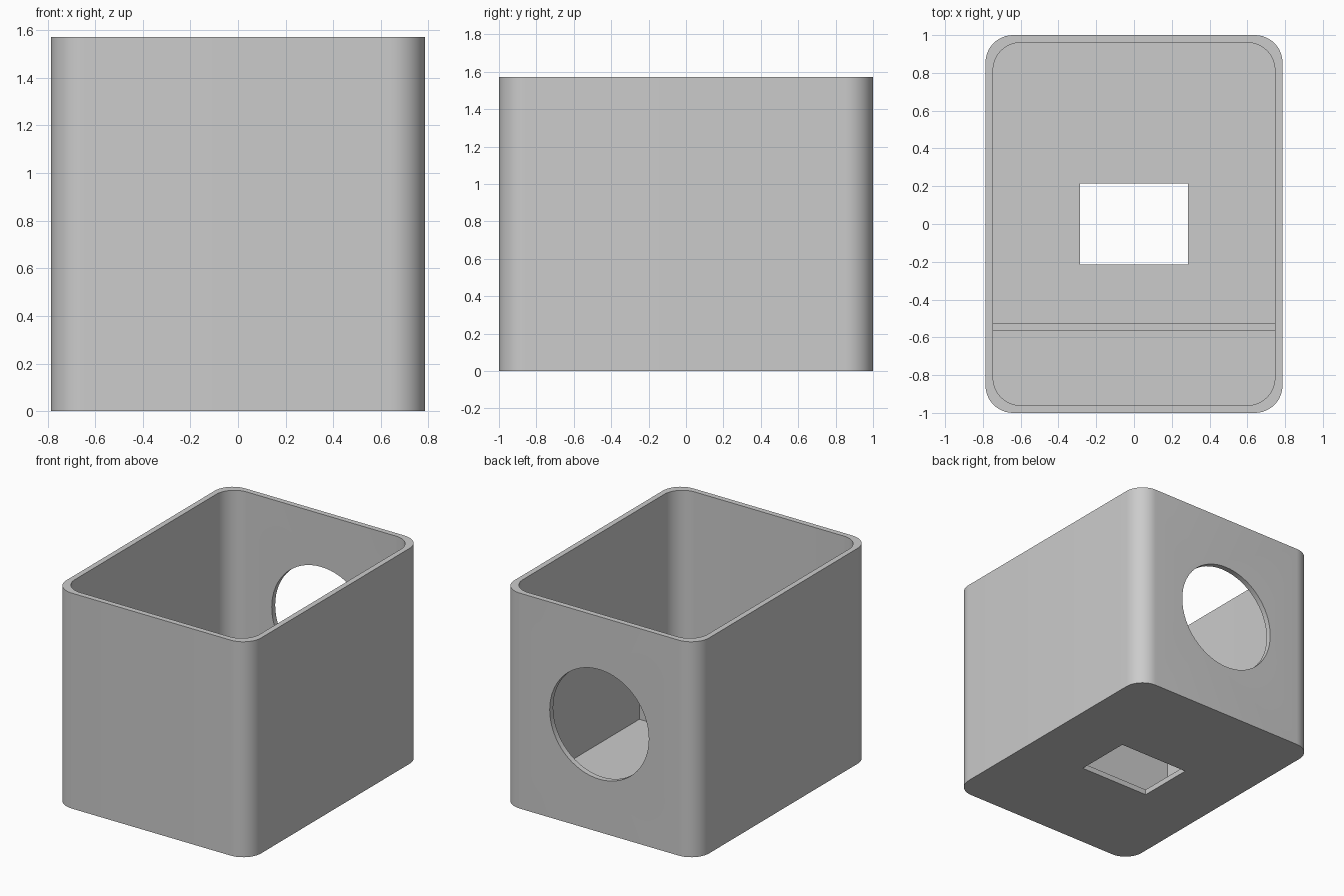
import bpy
import bmesh
import math
from mathutils import Matrix

W, D, H = 1.572, 2.0, 1.572      # outer size
T = 0.04                         # wall and floor thickness
R = 0.145                        # corner radius

default = bpy.data.objects.get("Cube")
if default:
    bpy.data.objects.remove(default, do_unlink=True)

grey = bpy.data.materials.new("light_grey")
grey.use_nodes = True
colour = (0.6, 0.6, 0.6, 1)
grey.diffuse_color = colour
grey.node_tree.nodes["Principled BSDF"].inputs["Base Color"].default_value = colour


def finish(name, bm):
    bmesh.ops.recalc_face_normals(bm, faces=bm.faces)
    mesh = bpy.data.meshes.new(name)
    bm.to_mesh(mesh)
    bm.free()
    mesh.materials.append(grey)
    obj = bpy.data.objects.new(name, mesh)
    bpy.context.collection.objects.link(obj)
    return obj


def rounded_prism(name, width, depth, z0, z1, radius, steps=12):
    bm = bmesh.new()
    ring = []
    for q, (sx, sy) in enumerate([(1, 1), (-1, 1), (-1, -1), (1, -1)]):
        for i in range(steps + 1):
            a = math.pi / 2 * (q + i / steps)
            ring.append(bm.verts.new((sx * (width / 2 - radius) + radius * math.cos(a),
                                      sy * (depth / 2 - radius) + radius * math.sin(a), z0)))
    base = bm.faces.new(ring)
    top = bmesh.ops.extrude_face_region(bm, geom=[base])["geom"]
    bmesh.ops.translate(bm, vec=(0, 0, z1 - z0),
                        verts=[v for v in top if isinstance(v, bmesh.types.BMVert)])
    return finish(name, bm)


def box(name, size, centre):
    bm = bmesh.new()
    bmesh.ops.create_cube(bm, size=1, matrix=Matrix.Translation(centre) @ Matrix.Diagonal((*size, 1)))
    return finish(name, bm)


def cylinder(name, radius, length, centre):
    bm = bmesh.new()
    bmesh.ops.create_cone(bm, cap_ends=True, segments=64, radius1=radius, radius2=radius, depth=length,
                          matrix=Matrix.Translation(centre) @ Matrix.Rotation(math.pi / 2, 4, 'X'))
    return finish(name, bm)


def cut(target, cutter):
    cutter.hide_render = True
    mod = target.modifiers.new("cut", 'BOOLEAN')
    mod.operation = 'DIFFERENCE'
    mod.solver = 'EXACT'
    mod.object = cutter
    bpy.context.view_layer.objects.active = target
    bpy.ops.object.modifier_apply(modifier=mod.name)
    bpy.data.objects.remove(cutter, do_unlink=True)


# Open-topped box with rounded corners
shell = rounded_prism("box_shell", W, D, 0, H, R)
cut(shell, rounded_prism("cavity_cutter", W - 2 * T, D - 2 * T, T, H + 0.2, R))

# Round opening in the back wall, rectangular opening in the floor
cut(shell, cylinder("back_hole_cutter", 0.4, 0.3, (0, D / 2, H / 2)))
cut(shell, box("floor_hole_cutter", (0.572, 0.428, 0.2), (0, 0, 0)))

# Low partition across the front part of the cavity
divider_height = 0.62
box("divider", (W - 2 * T, 0.038, divider_height - T), (0, -0.547, (divider_height + T) / 2))

# Smooth corners and hole, keep sharp edges
bpy.ops.object.select_all(action='DESELECT')
shell.select_set(True)
bpy.context.view_layer.objects.active = shell
bpy.ops.object.shade_smooth_by_angle(angle=math.radians(30))
